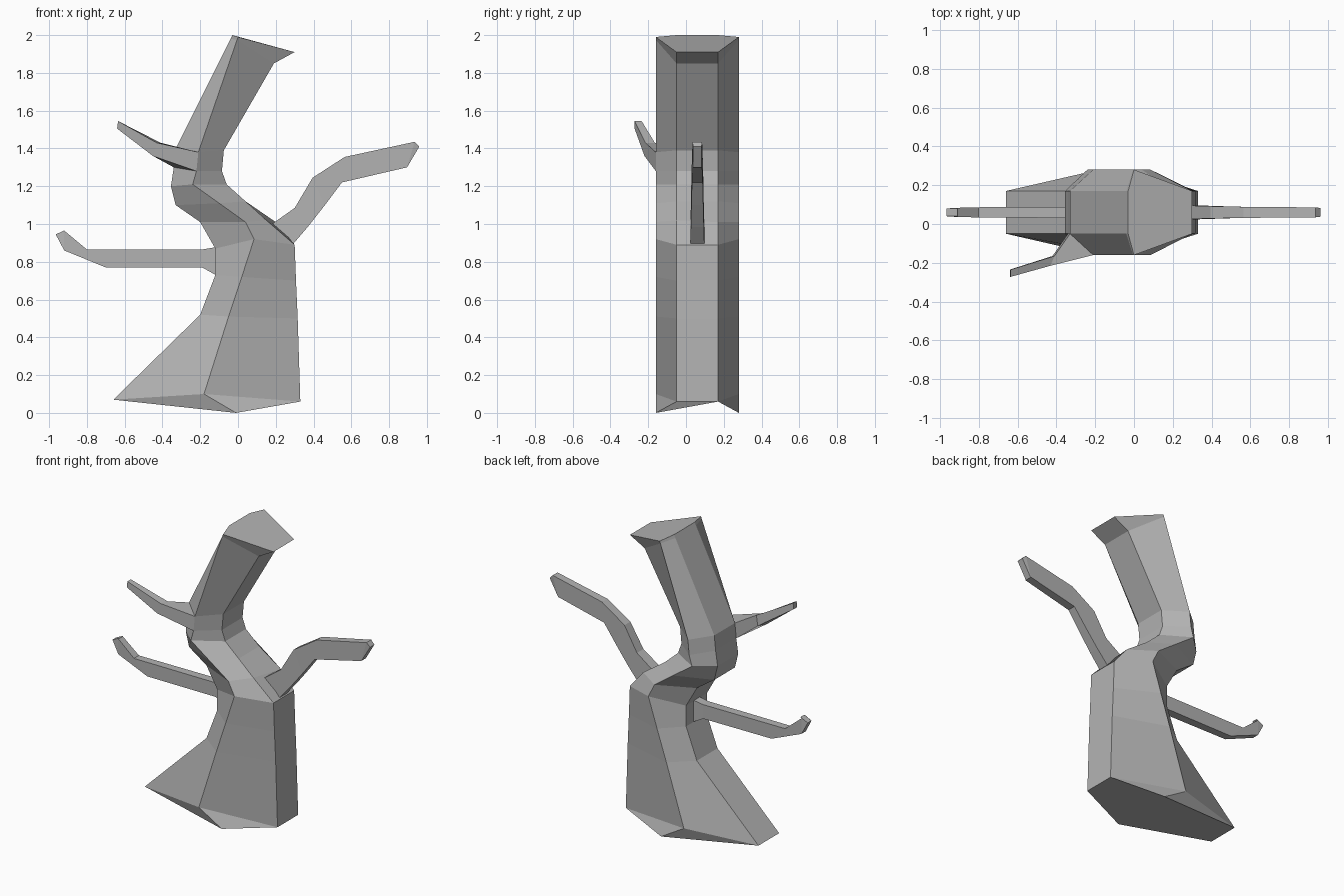
import bpy
import bmesh

# Remove the default object
default_cube = bpy.data.objects.get("Cube")
if default_cube:
    bpy.data.objects.remove(default_cube, do_unlink=True)

# Single bark colour
bark = bpy.data.materials.new("bark_grey")
bark.use_nodes = True
bark_colour = (0.45, 0.45, 0.45, 1.0)
bark.diffuse_color = bark_colour
bark.node_tree.nodes["Principled BSDF"].inputs["Base Color"].default_value = bark_colour


def loft(name, rings):
    """Skin a list of equally sized point rings and cap both ends."""
    bm = bmesh.new()
    loops = [[bm.verts.new(point) for point in ring] for ring in rings]
    count = len(loops[0])
    for lower, upper in zip(loops, loops[1:]):
        for i in range(count):
            j = (i + 1) % count
            bm.faces.new((lower[i], lower[j], upper[j], upper[i]))
    bm.faces.new(list(reversed(loops[0])))
    bm.faces.new(loops[-1])
    # Merge corners shared by neighbouring rings
    bmesh.ops.remove_doubles(bm, verts=bm.verts, dist=0.001)
    bmesh.ops.recalc_face_normals(bm, faces=bm.faces)
    mesh = bpy.data.meshes.new(name)
    bm.to_mesh(mesh)
    bm.free()
    mesh.materials.append(bark)
    obj = bpy.data.objects.new(name, mesh)
    bpy.context.collection.objects.link(obj)
    return obj


# Depth of the six-sided trunk: front corner, flat sides, back corner
FRONT, NEAR, FAR, BACK = -0.16, -0.05, 0.17, 0.28


def trunk_ring(left, middle, right, right_far=None):
    """Hexagon whose corners share three (x, z) positions."""
    far = right_far or right
    corners = [(left, FAR), (left, NEAR), (middle, FRONT),
               (right, NEAR), (far, FAR), (middle, BACK)]
    return [(x, y, z) for (x, z), y in corners]


# Trunk with flared root, bent waist and slanted broken top
loft("trunk", [
    trunk_ring((-0.66, 0.07), (-0.01, 0.0), (0.33, 0.06)),
    trunk_ring((-0.66, 0.07), (-0.18, 0.1), (0.33, 0.06)),
    trunk_ring((-0.2, 0.52), (-0.05, 0.51), (0.316, 0.5)),
    trunk_ring((-0.12, 0.73), (0.02, 0.72), (0.307, 0.7)),
    trunk_ring((-0.12, 0.87), (0.085, 0.92), (0.3, 0.89)),
    trunk_ring((-0.2, 1.01), (0.04, 1.01), (0.15, 1.02), (0.2, 1.01)),
    trunk_ring((-0.33, 1.1), (-0.1, 1.11), (0.04, 1.12)),
    trunk_ring((-0.355, 1.2), (-0.24, 1.21), (-0.06, 1.21)),
    trunk_ring((-0.34, 1.3), (-0.22, 1.28), (-0.085, 1.28)),
    trunk_ring((-0.33, 1.4), (-0.21, 1.38), (-0.075, 1.39)),
    trunk_ring((-0.04, 1.98), (-0.005, 1.975), (0.19, 1.85)),
    trunk_ring((-0.03, 2.0), (0.0, 1.99), (0.3, 1.91)),
])


def flat_branch(name, outline, base_width, tip_width, centre=0.06):
    """Four-sided branch from (low point, high point) pairs."""
    rings = []
    for i, (low, high) in enumerate(outline):
        t = i / (len(outline) - 1)
        half = (base_width + (tip_width - base_width) * t) / 2
        rings.append([(x, centre + side * half, z)
                      for (x, z), side in ((low, -1), (low, 1), (high, 1), (high, -1))])
    return loft(name, rings)


# Level branch with an upturned tip on the right
flat_branch("right_branch", [
    ((-0.1, 0.72), (-0.1, 0.88)),
    ((-0.19, 0.77), (-0.19, 0.865)),
    ((-0.7, 0.77), (-0.8, 0.865)),
    ((-0.92, 0.86), (-0.92, 0.965)),
    ((-0.965, 0.945), (-0.91, 0.97)),
], 0.065, 0.04)

# Rising branch on the left
flat_branch("left_branch", [
    ((0.28, 0.88), (0.18, 1.0)),
    ((0.37, 0.985), (0.3, 1.085)),
    ((0.46, 1.1), (0.395, 1.245)),
    ((0.55, 1.22), (0.565, 1.355)),
    ((0.895, 1.3), (0.935, 1.435)),
    ((0.895, 1.3), (0.96, 1.41)),
], 0.075, 0.045)

# Short twig growing out of the front corner of the trunk
loft("front_twig", [
    [(-0.34, NEAR, 1.3), (-0.22, FRONT, 1.28),
     (-0.21, FRONT, 1.38), (-0.33, NEAR, 1.4)],
    [(-0.42, -0.165, 1.36), (-0.45, -0.22, 1.36),
     (-0.43, -0.215, 1.43), (-0.41, -0.165, 1.43)],
    [(-0.64, -0.235, 1.505), (-0.64, -0.272, 1.505),
     (-0.635, -0.272, 1.545), (-0.635, -0.235, 1.545)],
])
